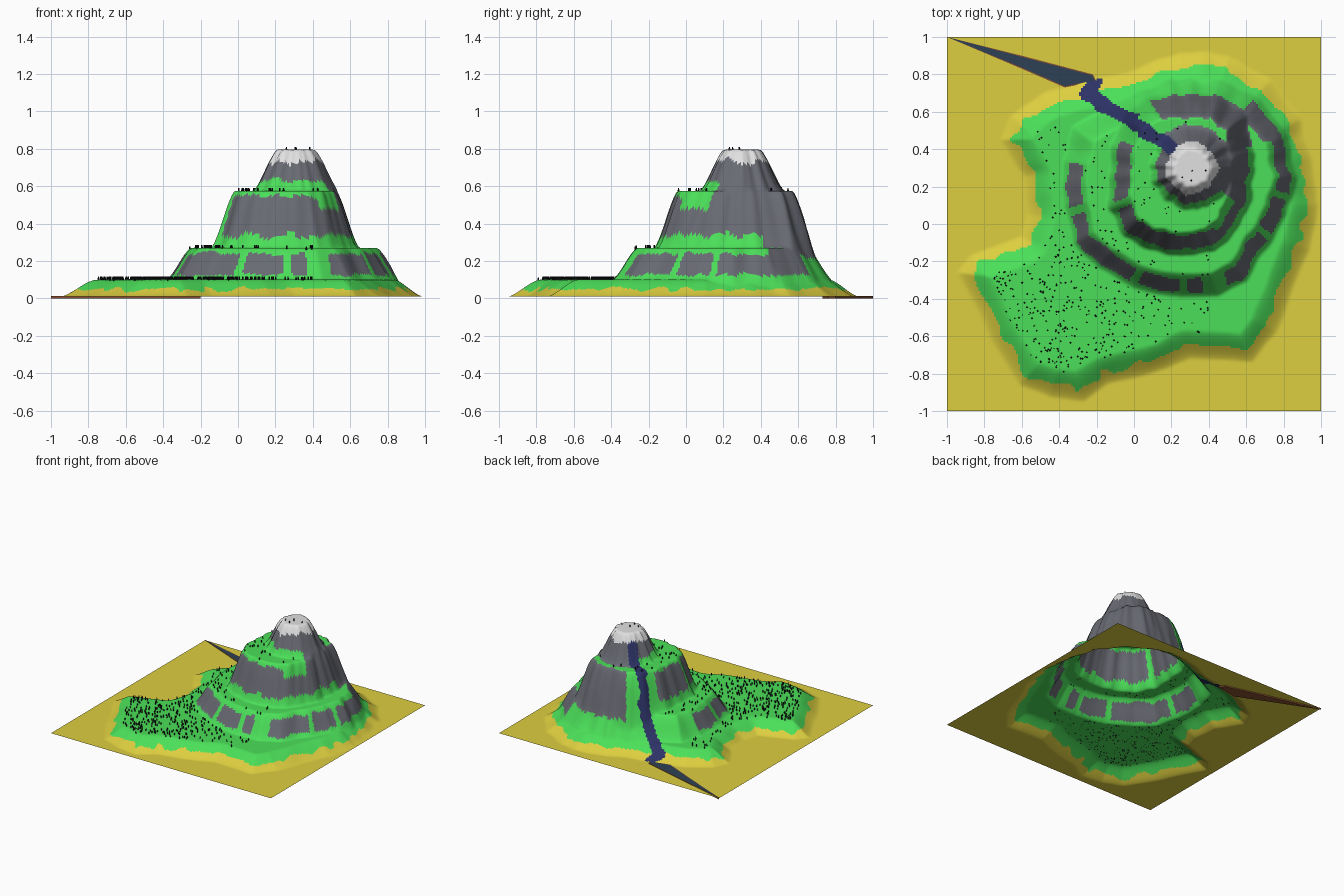
import bpy, bmesh, math, random
from mathutils import Vector, noise

random.seed(4)
if "Cube" in bpy.data.objects:
    bpy.data.objects.remove(bpy.data.objects["Cube"])


def material(name, color):
    m = bpy.data.materials.new(name)
    m.use_nodes = True
    m.diffuse_color = (*color, 1)
    m.node_tree.nodes["Principled BSDF"].inputs["Base Color"].default_value = (*color, 1)
    return m


SAND = material("sand", (.72, .62, .05))
GRASS = material("grass green", (.07, .74, .1))
ROCK = material("rock grey", (.14, .145, .17))
SNOW = material("snow", (.75, .75, .75))
WATER = material("river navy", (.025, .032, .13))
SLATE = material("river slate", (.026, .053, .09))
BANK = material("bank brown", (.25, .08, .03))
STALK = material("stalk black", (.008, .008, .012))

PEAK = Vector((.31, .30))

# Foot outlines of the four stacked tiers
shore = [(.99, .1), (.94, -.14), (.85, -.35), (.76, -.58), (.63, -.73), (.3, -.72),
         (.18, -.78), (-.14, -.85), (-.27, -.94), (-.45, -.93), (-.61, -.86), (-.76, -.62),
         (-.86, -.42), (-.94, -.26), (-.87, -.17), (-.6, -.07), (-.57, .05), (-.59, .25),
         (-.72, .45), (-.65, .57), (-.48, .7), (-.3, .76), (-.1, .79), (.05, .84),
         (.25, .92), (.51, .9), (.73, .77), (.89, .56), (.96, .3)]
lower = [(.87, .25), (.83, .05), (.73, -.1), (.6, -.3), (.45, -.39), (.25, -.4), (0, -.34),
         (-.2, -.24), (-.32, -.1), (-.38, .1), (-.38, .34), (-.32, .52), (-.15, .62),
         (0, .7), (.2, .77), (.45, .78), (.68, .67), (.82, .48)]
middle = [(.65, .3), (.63, .13), (.55, -.04), (.43, -.15), (.25, -.17), (.08, -.14),
          (-.05, -.06), (-.13, .08), (-.13, .42), (-.06, .58), (.05, .67), (.25, .7),
          (.45, .69), (.6, .57)]
cone = [(PEAK.x + .23 * math.cos(i * math.tau / 11), PEAK.y + .23 * math.sin(i * math.tau / 11))
        for i in range(11)]
# outline, slope width, rise
tiers = [(shore, .15, .09), (lower, .13, .17), (middle, .125, .305), (cone, .125, .22)]


def segment_distance(p, a, b):
    ab = b - a
    t = max(0, min(1, (p - a).dot(ab) / ab.length_squared))
    return (p - a - ab * t).length


def prepare(points):
    pts = [Vector(p) for p in points]
    return list(zip(pts, pts[1:] + pts[:1]))


def inside_distance(p, edges):
    inside = False
    best = 9
    for a, b in edges:
        if (a.y > p.y) != (b.y > p.y) and p.x < a.x + (p.y - a.y) * (b.x - a.x) / (b.y - a.y):
            inside = not inside
        best = min(best, segment_distance(p, a, b))
    return best if inside else -best


tier_edges = [(prepare(o), w, h) for o, w, h in tiers]


def height(x, y):
    p = Vector((x, y))
    z = .01
    away = (p - PEAK).normalized() * 5
    for k, (edges, width, rise) in enumerate(tier_edges):
        d = inside_distance(p, edges)
        if d <= -.03:
            break
        d += .02 * noise.noise(Vector((away.x, away.y, k * 7.3))) * min(1, 3 * (1.2 - abs(x)))
        t = max(0, min(1, d / width))
        z += rise * (.5 * t + .5 * t * t * (3 - 2 * t))
    return z


# River course running down the back left slope
course = [Vector(p) for p in ((.19, .42), (.08, .48), (-.02, .56), (-.16, .63), (-.24, .7), (-.2, .79))]


def near_angle(angle, centres, half):
    return any(abs((angle - c + 180) % 360 - 180) < half for c in centres)


def surface_color(c, steep):
    x, y, z = c
    p = Vector((x, y))
    n = noise.noise(Vector((x * 13, y * 13, z * 9)))
    a = math.degrees(math.atan2(y - PEAK.y, x - PEAK.x)) % 360
    wet = min(segment_distance(p, s, e) for s, e in zip(course, course[1:]))
    if z > .012 and wet < .04 + .018 * n:
        return 4
    if z > .73 + .03 * n:
        return 3
    if z < .05 + .025 * n:
        return 0
    back = 20 < a < 122
    if back and z > .22 + .03 * n and steep:
        return 2
    # Cone rock
    if z > .575:
        bare = a > 322 or a < 140
        return 2 if bare or z > .63 + .025 * n else 1
    # Middle tier rock band
    if z > .3:
        top = .48 if 290 < a < 322 else .55
        gap = near_angle(a, (140,), 19) or near_angle(a, (207,), 3)
        if a > 322 or a < 25:
            top = .6
        return 2 if .335 + .03 * n < z < top + .02 * n and not gap else 1
    # Lower tier rock patches
    if .125 + .02 * n < z < .24 + .02 * n and steep:
        gap = near_angle(a, (200, 243, 266, 318, 343), 2) or near_angle(a, (281,), 6)
        if (a > 178 or a < 48) and not gap:
            return 2
    return 1


# Island terrain sheet
bm = bmesh.new()
bmesh.ops.create_grid(bm, x_segments=190, y_segments=190, size=1)
for v in bm.verts:
    v.co.z = height(v.co.x, v.co.y)
bm.normal_update()
for f in bm.faces:
    f.material_index = surface_color(f.calc_center_median(), f.normal.z < .93)
    f.smooth = True
mesh = bpy.data.meshes.new("island_terrain")
bm.to_mesh(mesh)
bm.free()
for m in (SAND, GRASS, ROCK, SNOW, WATER):
    mesh.materials.append(m)
bpy.context.collection.objects.link(bpy.data.objects.new("island_terrain", mesh))

# River mouth: thin wedge with brown banks reaching the corner
bm = bmesh.new()
mouth = [(-1, 1), (-.6, .83), (-.37, .73), (-.27, .75), (-.2, .76), (-.22, .8), (-.6, .9)]
bed = bm.faces.new([bm.verts.new((x, y, 0)) for x, y in mouth])
lid = bmesh.ops.extrude_face_region(bm, geom=[bed])["geom"]
bmesh.ops.translate(bm, verts=[g for g in lid if isinstance(g, bmesh.types.BMVert)], vec=(0, 0, .014))
bmesh.ops.recalc_face_normals(bm, faces=bm.faces)
for f in bm.faces:
    f.material_index = 1
top = max(bm.faces, key=lambda f: f.calc_center_median().z)
bmesh.ops.inset_region(bm, faces=[top], thickness=.006)
top.material_index = 0
mesh = bpy.data.meshes.new("river_mouth")
bm.to_mesh(mesh)
bm.free()
mesh.materials.append(SLATE)
mesh.materials.append(BANK)
bpy.context.collection.objects.link(bpy.data.objects.new("river_mouth", mesh))

# Tiny stalks scattered over the flat ledges
bm = bmesh.new()
count = 0
while count < 430:
    x = random.uniform(-.78, .5)
    y = random.uniform(-.8, .55)
    if random.random() < (x + .6) * .8 or random.random() < (y + .5) * .7:
        continue
    z = height(x, y)
    if z < .095 or abs(height(x + .02, y) - z) + abs(height(x, y + .02) - z) > .012:
        continue
    made = bmesh.ops.create_cone(bm, segments=4, radius1=.005, radius2=.003, depth=.018, cap_ends=True)
    bmesh.ops.translate(bm, verts=made["verts"], vec=(x, y, z + .007))
    count += 1
mesh = bpy.data.meshes.new("grass_stalks")
bm.to_mesh(mesh)
bm.free()
mesh.materials.append(STALK)
bpy.context.collection.objects.link(bpy.data.objects.new("grass_stalks", mesh))
